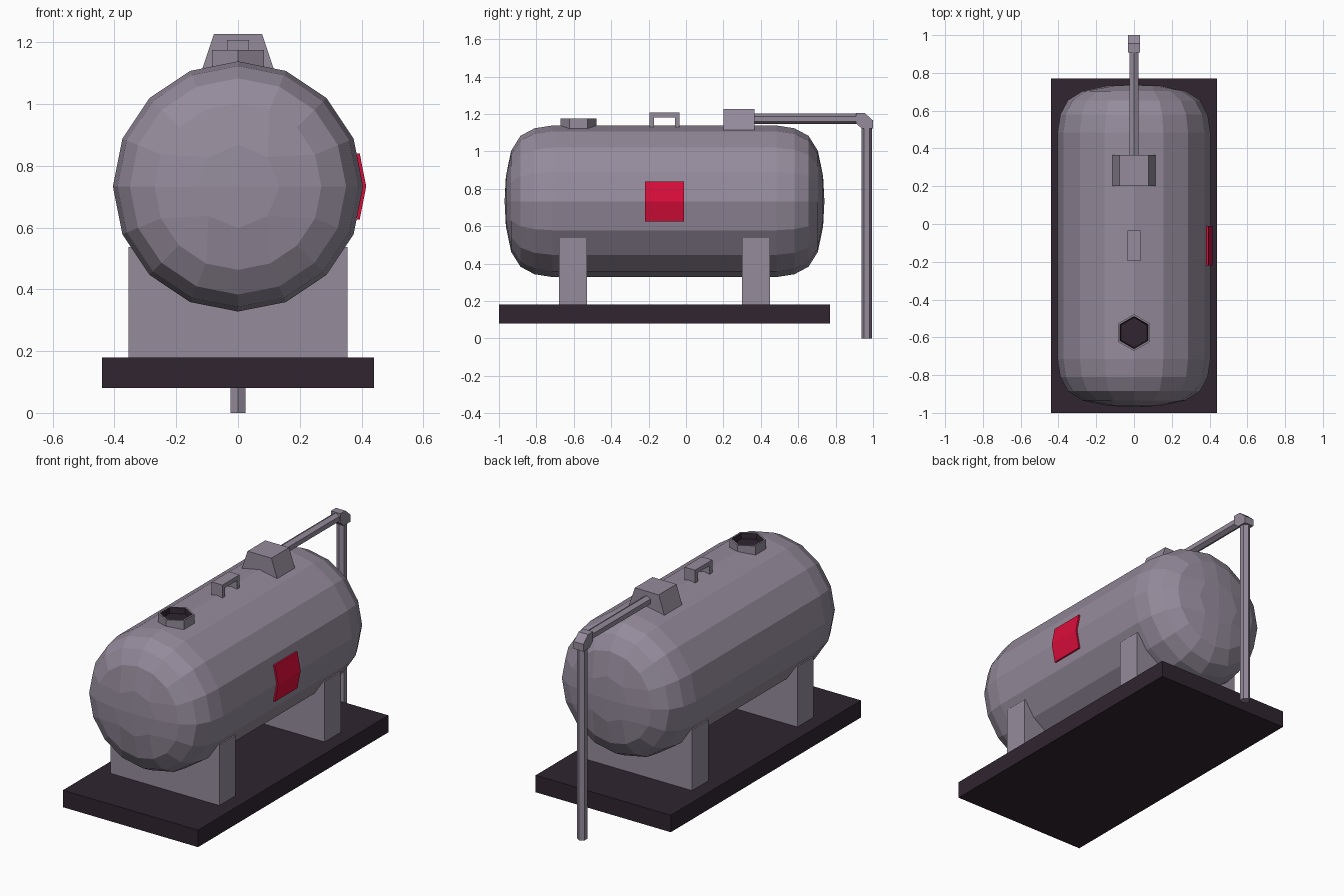
import bpy, bmesh, math

if "Cube" in bpy.data.objects:
    bpy.data.objects.remove(bpy.data.objects["Cube"])


def material(name, rgb):
    m = bpy.data.materials.new(name)
    m.diffuse_color = (*rgb, 1)
    m.use_nodes = True
    m.node_tree.nodes["Principled BSDF"].inputs["Base Color"].default_value = m.diffuse_color
    return m


GREY = material("warm_grey", (0.30, 0.26, 0.33))
DARK = material("dark_plum", (0.029, 0.018, 0.029))
RED = material("signal_red", (0.70, 0.004, 0.042))


def finish(name, bm, *mats):
    bmesh.ops.recalc_face_normals(bm, faces=bm.faces)
    me = bpy.data.meshes.new(name)
    bm.to_mesh(me)
    bm.free()
    for m in mats:
        me.materials.append(m)
    ob = bpy.data.objects.new(name, me)
    bpy.context.collection.objects.link(ob)
    return ob


def extrude(name, points, place, a, b, mat):
    """Prism: 2D outline, placed in 3D by place(u, v, w), from w=a to w=b."""
    bm = bmesh.new()
    ends = [[bm.verts.new(place(u, v, w)) for u, v in points] for w in (a, b)]
    for ring in ends:
        bm.faces.new(ring)
    n = len(points)
    for i in range(n):
        j = (i + 1) % n
        bm.faces.new((ends[0][i], ends[0][j], ends[1][j], ends[1][i]))
    return finish(name, bm, mat)


along_x = lambda u, v, w: (w, u, v)
along_y = lambda u, v, w: (u, w, v)
along_z = lambda u, v, w: (u, v, w)


def box(name, x, y0, y1, z0, z1, mat):
    return extrude(name, [(-x, y0), (x, y0), (x, y1), (-x, y1)], along_z, z0, z1, mat)


def hexagon(r, u0=0, v0=0):
    return [(u0 + r * math.sin(k * math.pi / 3), v0 + r * math.cos(k * math.pi / 3))
            for k in range(6)]


# Tank: 16-sided barrel with domed ends, each closed by a 4 x 4 quad grid
R, CZ, CY = 0.405, 0.733, -0.115
bm = bmesh.new()
dome = [(0.27, 0.820), (0.35, 0.770), (0.39, 0.695), (R, 0.600)]
rings = [(r, -d) for r, d in dome] + [(r, d) for r, d in reversed(dome)]
loops = [[bm.verts.new((r * math.cos(k * math.pi / 8), CY + d, CZ + r * math.sin(k * math.pi / 8)))
          for k in range(16)] for r, d in rings]
for p, q in zip(loops, loops[1:]):
    for k in range(16):
        j = (k + 1) % 16
        bm.faces.new((p[k], p[j], q[j], q[k]))
depth = {0: 0.855, 1: 0.848, 2: 0.820}
for side in (-1, 1):
    grid = {}
    for i in range(-2, 3):
        for j in range(-2, 3):
            m = max(abs(i), abs(j))
            if m == 0:
                a = 0
            elif abs(i) >= abs(j):
                a = math.pi / 4 * j / i + (math.pi if i < 0 else 0)
            else:
                a = math.pi / 2 - math.pi / 4 * i / j + (math.pi if j < 0 else 0)
            r = 0.27 * m / 2
            grid[i, j] = bm.verts.new((r * math.cos(a), CY + side * depth[m], CZ + r * math.sin(a)))
    for i in range(-2, 2):
        for j in range(-2, 2):
            bm.faces.new((grid[i, j], grid[i + 1, j], grid[i + 1, j + 1], grid[i, j + 1]))
bmesh.ops.remove_doubles(bm, verts=bm.verts, dist=0.0005)
finish("tank", bm, GREY)

# Base slab and two saddles
box("base_slab", 0.44, -1.0, 0.77, 0.08, 0.18, DARK)
box("front_saddle", 0.355, -0.68, -0.53, 0.17, 0.537, GREY)
box("back_saddle", 0.355, 0.30, 0.45, 0.17, 0.537, GREY)

# Pump housing on top, tapering upwards
extrude("pump_housing", [(-0.115, 1.115), (0.115, 1.115), (0.078, 1.226), (-0.078, 1.226)],
        along_y, 0.20, 0.365, GREY)

# Outlet pipe: hexagonal runs joined by a chamfered elbow
extrude("outlet_pipe", hexagon(0.028, 0, 1.173), along_y, 0.33, 0.93, GREY)
extrude("down_pipe", hexagon(0.028, 0, 0.966), along_z, 0.0, 1.14, GREY)
extrude("pipe_elbow", [(0.908, 1.205), (0.955, 1.205), (1.0, 1.165), (1.0, 1.122),
                       (0.94, 1.122), (0.908, 1.150)], along_x, -0.031, 0.031, GREY)

# Lifting handle
extrude("lifting_handle", [(-0.195, 1.12), (-0.195, 1.207), (-0.035, 1.207), (-0.035, 1.12),
                           (-0.06, 1.12), (-0.06, 1.182), (-0.17, 1.182), (-0.17, 1.12)],
        along_x, -0.035, 0.035, GREY)

# Filler hatch: hexagonal collar with a dark recess
bm = bmesh.new()
prof = [(0.097, 1.115), (0.097, 1.175), (0.086, 1.175), (0.080, 1.142)]
loops = [[bm.verts.new((x, y, z)) for x, y in hexagon(r, 0, -0.575)] for r, z in prof]
for n, (p, q) in enumerate(zip(loops, loops[1:])):
    for k in range(6):
        j = (k + 1) % 6
        bm.faces.new((p[k], p[j], q[j], q[k])).material_index = int(n == 2)
bm.faces.new(loops[-1]).material_index = 1
bm.faces.new(loops[0])
finish("filler_hatch", bm, GREY, DARK)

# Red warning plate wrapped over the widest edge of the right side
extrude("warning_plate", [(0.415, CZ), (0.394, CZ + 0.107), (0.384, CZ + 0.107),
                          (0.404, CZ), (0.384, CZ - 0.107), (0.394, CZ - 0.107)],
        along_y, -0.22, -0.01, RED)
